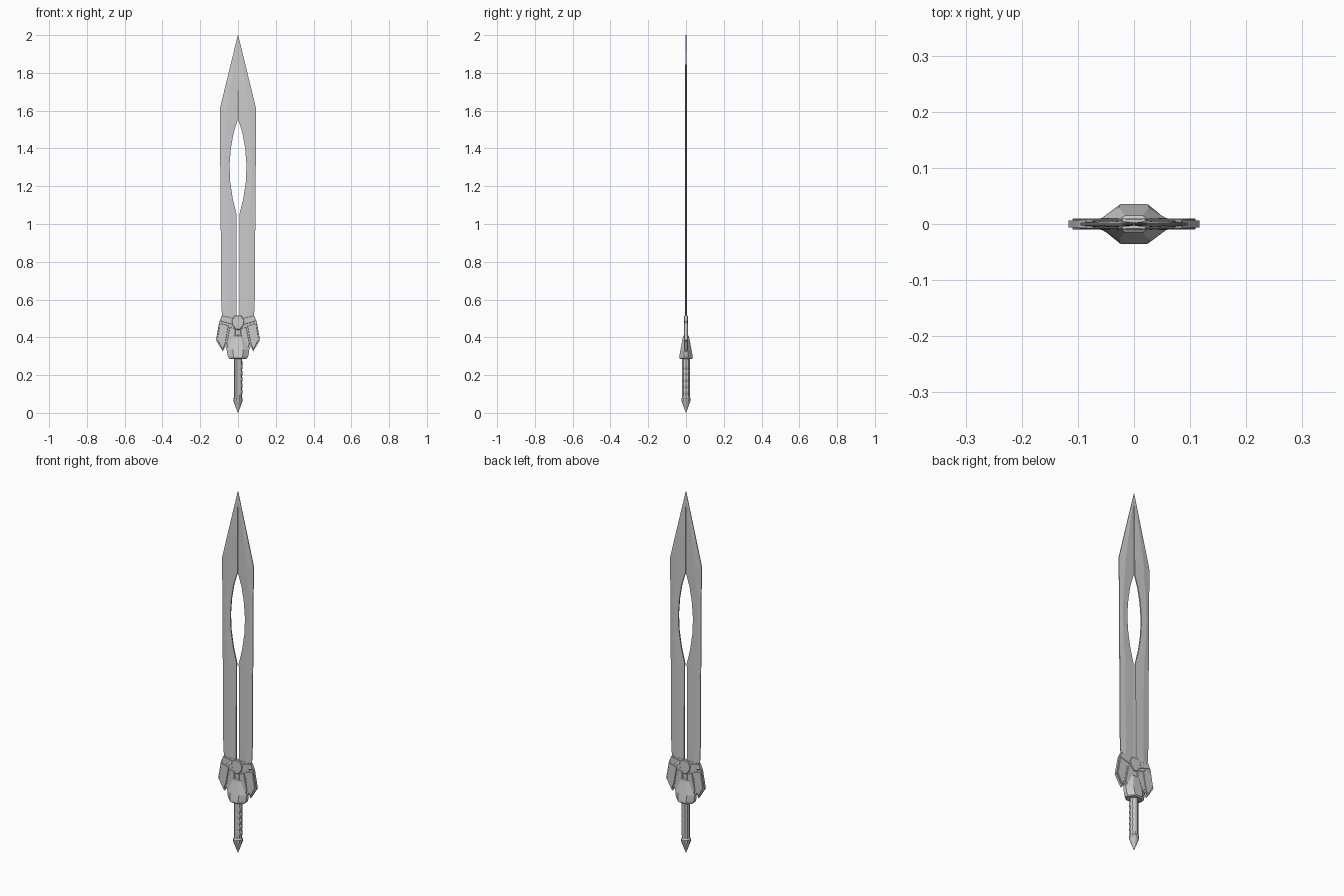
import bpy, bmesh, math


def loft(name, rings):
    """Skin a list of closed rings (equal point counts) and cap both ends."""
    bm = bmesh.new()
    rows = [[bm.verts.new(p) for p in ring] for ring in rings]
    n = len(rows[0])
    for a, b in zip(rows, rows[1:]):
        for i in range(n):
            j = (i + 1) % n
            bm.faces.new((a[i], a[j], b[j], b[i]))
    bm.faces.new(rows[0][::-1])
    bm.faces.new(rows[-1])
    bmesh.ops.recalc_face_normals(bm, faces=bm.faces)
    mesh = bpy.data.meshes.new(name)
    bm.to_mesh(mesh)
    bm.free()
    obj = bpy.data.objects.new(name, mesh)
    bpy.context.collection.objects.link(obj)
    return obj


def plate(name, outline, half, bevel=0.0015):
    """Flat plate from an x-z outline with an inset, chamfered face."""
    obj = loft(name, [[(x, y, z) for x, z in outline] for y in (-half, half)])
    if bevel:
        mod = obj.modifiers.new("chamfer", "BEVEL")
        mod.width = bevel
        mod.segments = 1
    return obj


def mirror(obj):
    obj.modifiers.new("mirror", "MIRROR").use_axis[0] = True
    return obj


# Blade half: z, inner x, outer x, half thickness inside, half thickness middle
stations = [
    (0.47, 0.008, 0.083, 0.0040, 0.0060),
    (0.60, 0.008, 0.089, 0.0040, 0.0055),
    (0.80, 0.008, 0.090, 0.0040, 0.0050),
    (1.05, 0.007, 0.092, 0.0035, 0.0050),
    (1.13, 0.027, 0.093, 0.0035, 0.0050),
    (1.22, 0.041, 0.093, 0.0035, 0.0050),
    (1.31, 0.045, 0.094, 0.0035, 0.0050),
    (1.40, 0.038, 0.094, 0.0035, 0.0050),
    (1.48, 0.024, 0.095, 0.0035, 0.0055),
    (1.55, 0.002, 0.096, 0.0035, 0.0060),
    (1.61, 0.002, 0.096, 0.0035, 0.0060),
    (1.75, 0.001, 0.062, 0.0030, 0.0055),
    (2.00, 0.000, 0.001, 0.0010, 0.0015),
]
blade = []
for z, xi, xo, a, b in stations:
    xm = xi + (xo - xi) * 0.6
    e = min(a, 0.002)
    blade.append([(xi, -a, z), (xm, -b, z), (xo, -e, z),
                  (xo, e, z), (xm, b, z), (xi, a, z)])
mirror(loft("blade_half", blade))

# Guard: thin core, layered wings, inner fangs and top band
mirror(plate("guard_core", [
    (0, 0.515), (0.084, 0.515), (0.099, 0.485), (0.117, 0.385),
    (0.080, 0.325), (0.068, 0.352), (0.056, 0.325), (0, 0.325)], 0.0065, 0))
mirror(plate("guard_wing", [
    (0.050, 0.462), (0.096, 0.475), (0.110, 0.388), (0.081, 0.335),
    (0.068, 0.365)], 0.0100))
mirror(plate("guard_fang", [
    (0.014, 0.445), (0.043, 0.455), (0.061, 0.365), (0.050, 0.335),
    (0.014, 0.335)], 0.0110))
mirror(plate("guard_band", [
    (0.020, 0.500), (0.085, 0.515), (0.097, 0.487), (0.020, 0.465)], 0.0085))
plate("guard_boss", [
    (-0.018, 0.515), (0.018, 0.515), (0.034, 0.490), (0.030, 0.465),
    (0.010, 0.440), (-0.010, 0.440), (-0.030, 0.465), (-0.034, 0.490)],
    0.0110, 0.003)

# Lens-shaped collar between guard and grip
section = [(1, 0.3), (0.45, 1), (-0.45, 1), (-1, 0.3),
           (-1, -0.3), (-0.45, -1), (0.45, -1), (1, -0.3)]
collar = [(0.285, 0.044, 0.030), (0.291, 0.050, 0.036), (0.302, 0.055, 0.035),
          (0.335, 0.060, 0.029), (0.408, 0.034, 0.015), (0.412, 0.028, 0.010)]
loft("collar", [[(u * rx, v * ry, z) for u, v in section]
                for z, rx, ry in collar])


def ring(z, r, bump=0.0, sides=10):
    pts = []
    for i in range(sides):
        t = 2 * math.pi * i / sides
        x = r * math.cos(t)
        pts.append((x + bump * max(0, math.cos(t)), r * math.sin(t), z))
    return pts


# Grip with finger ridges on one side
grip = [ring(0.080, 0.021)]
for k in range(5):
    z = 0.095 + k * 0.033
    grip += [ring(z, 0.021), ring(z + 0.012, 0.021, 0.004),
             ring(z + 0.022, 0.021, 0.004)]
grip.append(ring(0.290, 0.021))
loft("grip", grip)

# Pointed pommel
loft("pommel", [ring(0.0, 0.0008), ring(0.062, 0.024), ring(0.078, 0.025),
                ring(0.084, 0.021)])
